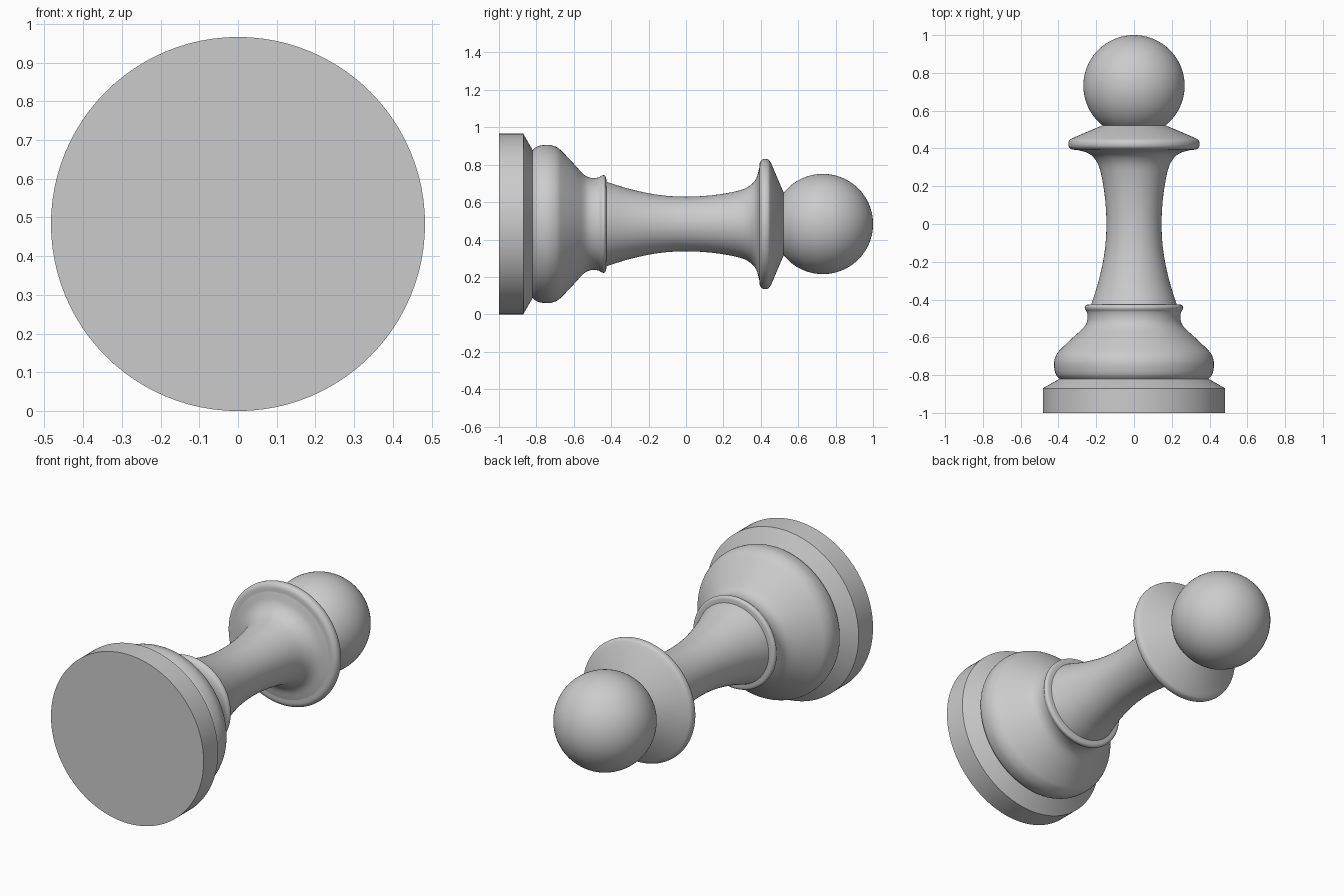
import bpy
import bmesh
from math import sin, cos, pi, radians
from mathutils import Vector

cube = bpy.data.objects.get("Cube")
if cube:
    bpy.data.objects.remove(cube, do_unlink=True)

SIDES = 96
RADIUS = 0.483      # base radius, also the height of the axis

grey = bpy.data.materials.new("plain grey")
grey.use_nodes = True
colour = (0.6, 0.6, 0.6, 1)
grey.diffuse_color = colour
grey.node_tree.nodes["Principled BSDF"].inputs["Base Color"].default_value = colour


def curve(points, steps=6):
    """Smooth Catmull-Rom curve through (y, radius) points."""
    p = [Vector(q) for q in points]
    p = [2 * p[0] - p[1]] + p + [2 * p[-1] - p[-2]]
    out = []
    for a, b, c, d in zip(p, p[1:], p[2:], p[3:]):
        for k in range(steps):
            t = k / steps
            out.append(0.5 * (2 * b + (c - a) * t + (2 * a - 5 * b + 4 * c - d) * t**2
                              + (3 * b - a - 3 * c + d) * t**3))
    return out + [p[-2]]


def lathe(name, profile):
    """Turn a (y, radius) profile around the lying axis."""
    bm = bmesh.new()
    rings = []
    for y, r in profile:
        rings.append([bm.verts.new((r * cos(2 * pi * j / SIDES), y,
                                    RADIUS + r * sin(2 * pi * j / SIDES)))
                      for j in range(SIDES)])
    for low, high in zip(rings, rings[1:]):
        for j in range(SIDES):
            k = (j + 1) % SIDES
            bm.faces.new((low[j], high[j], high[k], low[k]))
    bmesh.ops.remove_doubles(bm, verts=bm.verts, dist=1e-5)
    mesh = bpy.data.meshes.new(name)
    bm.to_mesh(mesh)
    bm.free()
    mesh.materials.append(grey)
    obj = bpy.data.objects.new(name, mesh)
    bpy.context.collection.objects.link(obj)
    bpy.ops.object.select_all(action="DESELECT")
    obj.select_set(True)
    bpy.context.view_layer.objects.active = obj
    bpy.ops.object.shade_smooth_by_angle(angle=radians(30))
    return obj


# Flat base disc with a bevelled shoulder
lathe("base", [(-1, 0), (-1, RADIUS), (-0.87, RADIUS), (-0.82, 0.395)])

# Rounded foot that narrows into a thin ring
lathe("foot", curve([(-0.82, 0.395), (-0.80, 0.412), (-0.77, 0.421), (-0.73, 0.423),
                     (-0.69, 0.41), (-0.66, 0.385), (-0.60, 0.322), (-0.55, 0.268),
                     (-0.52, 0.25), (-0.49, 0.246), (-0.465, 0.25), (-0.45, 0.259),
                     (-0.437, 0.26), (-0.428, 0.25), (-0.425, 0.226)]))

# Waisted stem flaring up to the collar
lathe("stem", curve([(-0.425, 0.226), (-0.3, 0.187), (-0.15, 0.156), (0, 0.146),
                     (0.15, 0.155), (0.28, 0.178), (0.34, 0.204), (0.375, 0.243),
                     (0.392, 0.30)]))

# Collar with a rounded rim and a sloping top
rim = curve([(0.392, 0.30), (0.395, 0.328), (0.407, 0.344), (0.425, 0.348),
             (0.443, 0.342), (0.455, 0.325)])
lathe("collar", rim + [(0.522, 0.168)])

# Ball head
arc = [radians(a) for a in range(38, 181, 2)]
lathe("head", [(0.732 - 0.268 * cos(a), 0.268 * sin(a)) for a in arc])
